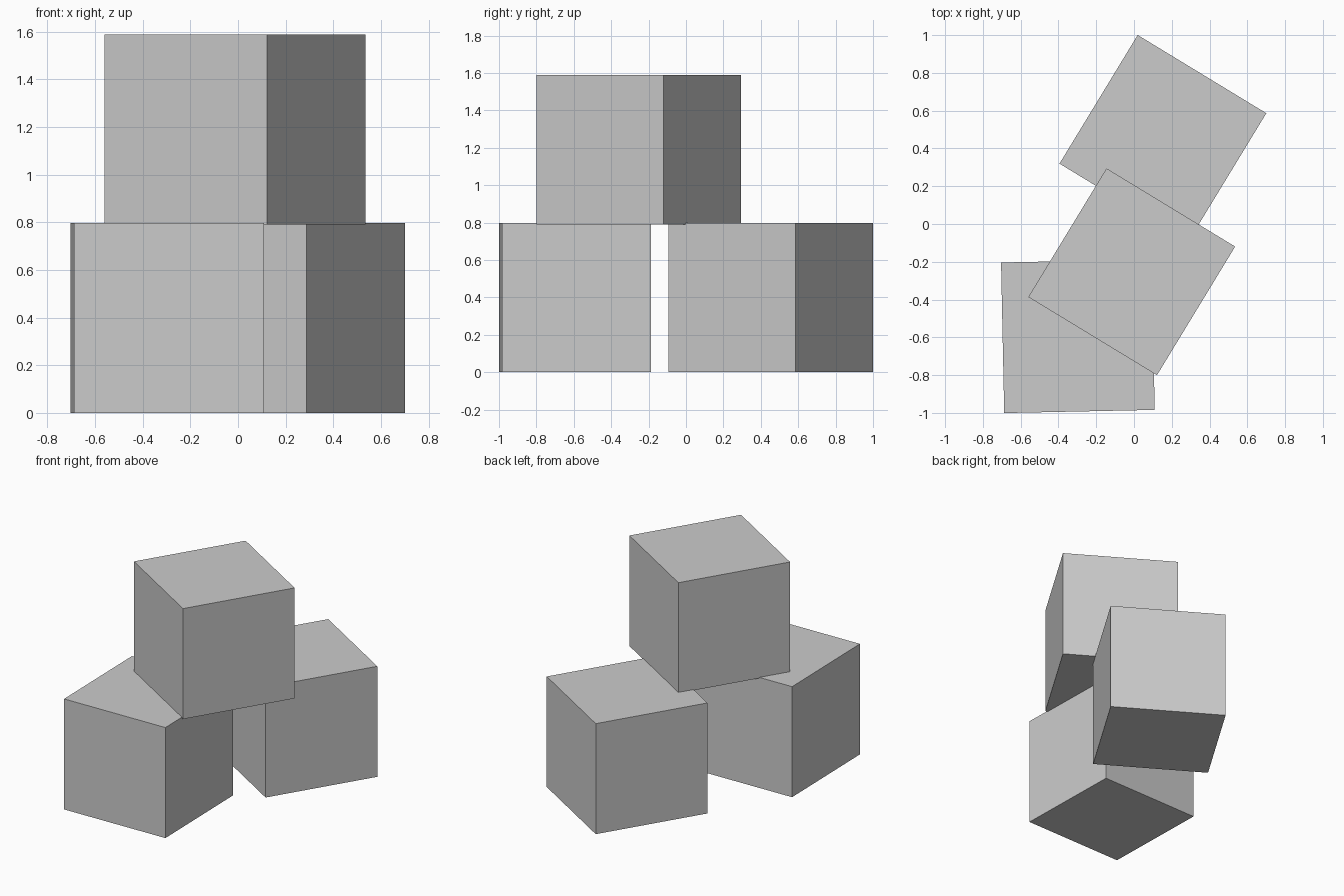
import bpy
from math import radians

default = bpy.data.objects.get("Cube")
if default:
    bpy.data.objects.remove(default, do_unlink=True)

SIDE = 0.797

# Single plain grey for every block
grey = bpy.data.materials.new("light_grey")
grey.use_nodes = True
colour = (0.6, 0.6, 0.6, 1)
grey.diffuse_color = colour
grey.node_tree.nodes["Principled BSDF"].inputs["Base Color"].default_value = colour


def block(name, x, y, base, turn):
    """Cube resting at height base, turned about the vertical axis."""
    bpy.ops.mesh.primitive_cube_add(
        size=SIDE, location=(x, y, base + SIDE / 2), rotation=(0, 0, radians(turn)))
    obj = bpy.context.object
    obj.name = name
    obj.data.materials.append(grey)


# Two blocks on the ground, one stacked across them (sunk in very slightly)
block("front_block", -0.297, -0.594, 0, 1.2)
block("back_block", 0.153, 0.453, 0, -31.3)
block("top_block", -0.012, -0.253, 0.791, -31.3)
